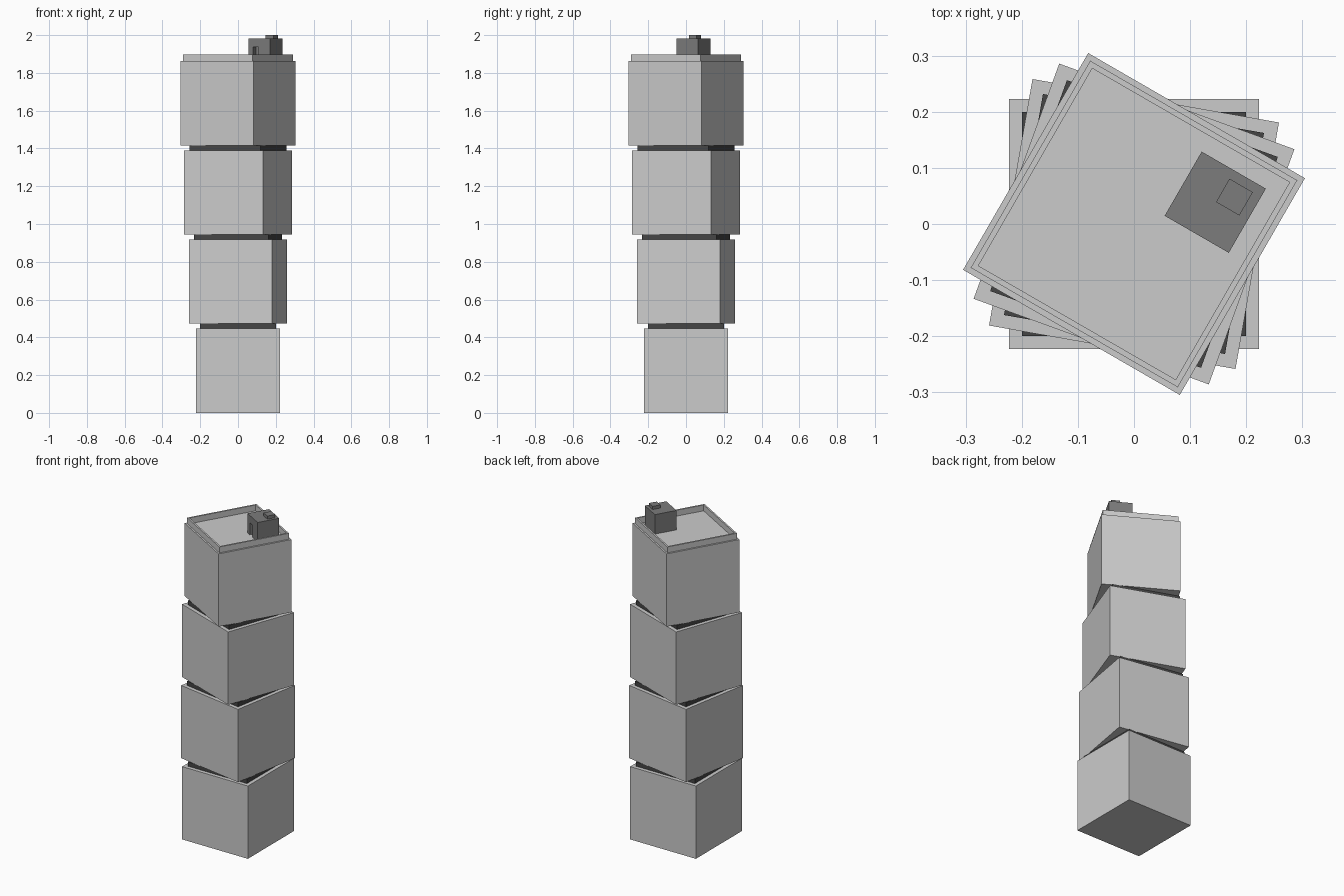
import bpy, bmesh
from math import radians
from mathutils import Matrix, Vector

if "Cube" in bpy.data.objects:
    bpy.data.objects.remove(bpy.data.objects["Cube"])

SIDE = 0.446      # floor block width and height
PITCH = 0.472     # block height plus gap
TWIST = -10       # degrees per floor
ROOF = 3 * PITCH + SIDE


def material(name, value):
    m = bpy.data.materials.new(name)
    m.diffuse_color = (value, value, value, 1)
    m.use_nodes = True
    m.node_tree.nodes["Principled BSDF"].inputs["Base Color"].default_value = m.diffuse_color
    return m


def add_object(name, bm, turn, mat=None):
    mesh = bpy.data.meshes.new(name)
    bmesh.ops.recalc_face_normals(bm, faces=bm.faces)
    bm.to_mesh(mesh)
    bm.free()
    ob = bpy.data.objects.new(name, mesh)
    ob.rotation_euler.z = radians(turn)
    bpy.context.collection.objects.link(ob)
    if mat:
        mesh.materials.append(mat)
    return ob


def box(name, width, z0, z1, turn=0, centre=(0, 0), depth=None, mat=None):
    # centre is given in the turned frame of the floor
    bm = bmesh.new()
    pos = Matrix.Translation(Vector((*centre, (z0 + z1) / 2)))
    size = Matrix.Diagonal((width, depth or width, z1 - z0, 1))
    bmesh.ops.create_cube(bm, size=1, matrix=pos @ size)
    return add_object(name, bm, turn, mat)


def frame(name, outer, inner, z0, z1, turn):
    # square ring with four walls
    bm = bmesh.new()
    rings = [[bm.verts.new((h * sx, h * sy, z))
              for sx, sy in ((-1, -1), (1, -1), (1, 1), (-1, 1))]
             for h, z in ((outer, z0), (outer, z1), (inner, z1), (inner, z0))]
    for k in range(4):
        a, b = rings[k], rings[(k + 1) % 4]
        for i in range(4):
            j = (i + 1) % 4
            bm.faces.new((a[i], a[j], b[j], b[i]))
    return add_object(name, bm, turn)


dark = material("dark_grey", 0.2)
shadow = material("gap_grey", 0.06)

# Twisted stack of floor blocks with recessed dark joints
for i in range(4):
    z = i * PITCH
    box(f"floor_block_{i + 1}", SIDE, z, z + SIDE, i * TWIST)
    if i < 3:
        box(f"recessed_joint_{i + 1}", 0.40, z + SIDE, z + PITCH, i * TWIST, mat=shadow)

# Roof parapet
top_turn = 3 * TWIST
frame("roof_parapet", 0.213, 0.203, ROOF, 1.898, top_turn)

# Rooftop hut with a recessed doorway
hut = box("roof_hut", 0.132, ROOF, 1.981, top_turn, (0.106, 0.106), mat=dark)
cutter = box("door_cutter", 0.034, ROOF - 0.05, 1.936, top_turn,
             (0.086, 0.04), depth=0.06, mat=dark)
cutter.hide_render = True
mod = hut.modifiers.new("doorway", 'BOOLEAN')
mod.object = cutter
mod.operation = 'DIFFERENCE'
mod.solver = 'EXACT'
bpy.context.view_layer.objects.active = hut
bpy.ops.object.modifier_apply(modifier=mod.name)
bpy.data.objects.remove(cutter)

# Small vent on the hut
box("hut_vent", 0.048, 1.981, 2.0, top_turn, (0.131, 0.131), mat=dark)
